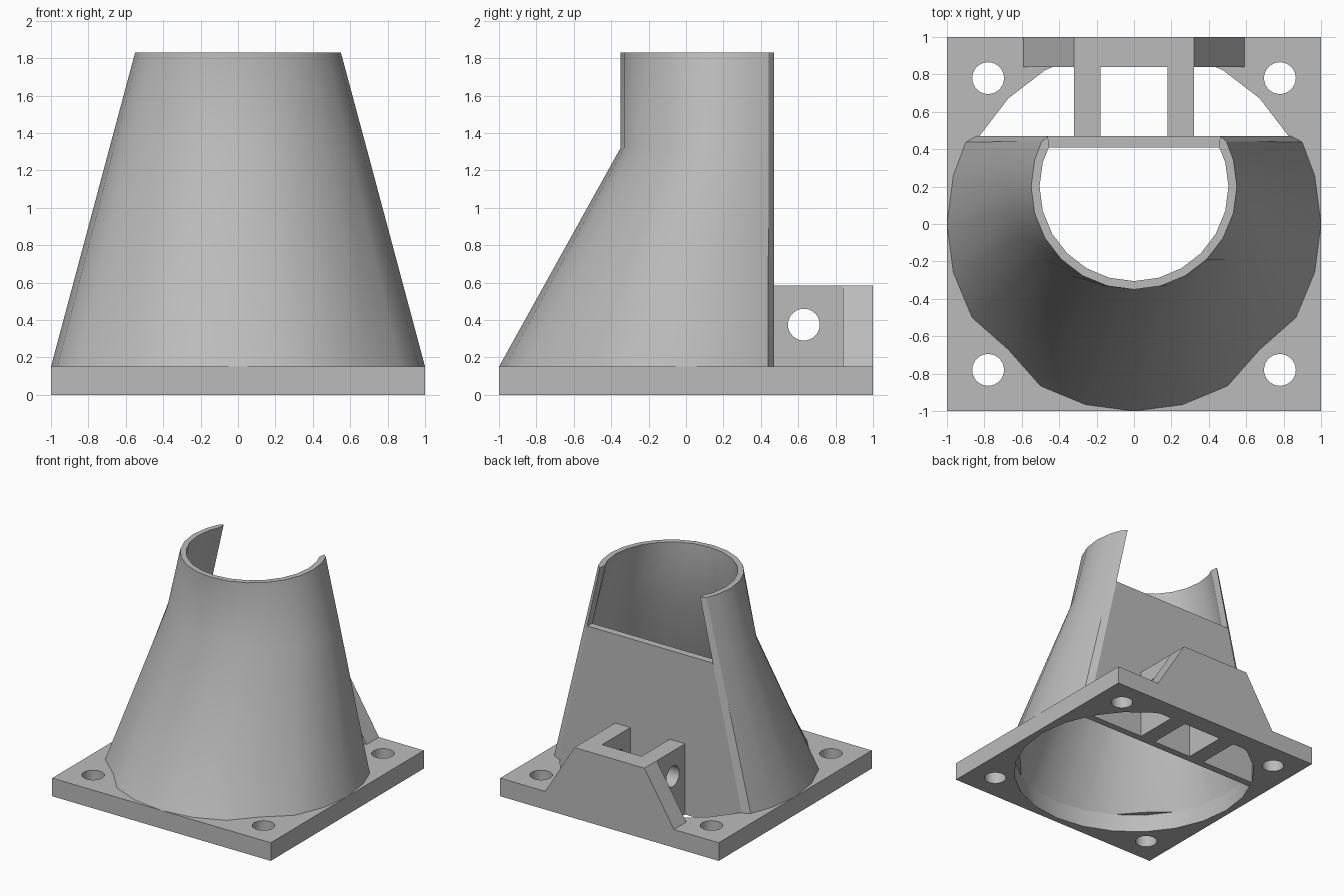
import bpy, bmesh, math
from mathutils import Vector, Matrix

cube = bpy.data.objects.get("Cube")
if cube:
    bpy.data.objects.remove(cube, do_unlink=True)

grey = bpy.data.materials.new("light grey")
grey.use_nodes = True
GREY = (0.5, 0.5, 0.5, 1)
grey.diffuse_color = GREY
grey.node_tree.nodes["Principled BSDF"].inputs["Base Color"].default_value = GREY


def finish(name, bm):
    bmesh.ops.recalc_face_normals(bm, faces=bm.faces)
    mesh = bpy.data.meshes.new(name)
    bm.to_mesh(mesh)
    bm.free()
    mesh.materials.append(grey)
    obj = bpy.data.objects.new(name, mesh)
    bpy.context.collection.objects.link(obj)
    return obj


def skin(name, loops):
    """Solid through matching closed loops of points, capped at both ends."""
    bm = bmesh.new()
    rings = [[bm.verts.new(p) for p in loop] for loop in loops]
    for low, high in zip(rings, rings[1:]):
        n = len(low)
        for i in range(n):
            j = (i + 1) % n
            bm.faces.new((low[i], low[j], high[j], high[i]))
    for cap in (rings[0], rings[-1]):
        bm.faces.new(cap)
    return finish(name, bm)


def box(name, x0, x1, y0, y1, z0, z1):
    return skin(name, [[(x0, y0, z), (x1, y0, z), (x1, y1, z), (x0, y1, z)] for z in (z0, z1)])


def drill(obj, centre, radius, sides, axis="Z"):
    bm = bmesh.new()
    turn = Matrix.Rotation(math.pi / 2, 4, "Y") if axis == "X" else Matrix()
    bmesh.ops.create_cone(bm, cap_ends=True, segments=sides, radius1=radius, radius2=radius,
                          depth=1, matrix=Matrix.Translation(centre) @ turn)
    cutter = finish("cutter", bm)
    cutter.hide_render = True
    mod = obj.modifiers.new("hole", "BOOLEAN")
    mod.operation, mod.solver, mod.object = "DIFFERENCE", "EXACT", cutter
    select(obj)
    bpy.ops.object.modifier_apply(modifier=mod.name)
    bpy.data.objects.remove(cutter, do_unlink=True)


def select(obj):
    bpy.ops.object.select_all(action="DESELECT")
    obj.select_set(True)
    bpy.context.view_layer.objects.active = obj


def smooth(obj, angle=30):
    select(obj)
    bpy.ops.object.shade_smooth_by_angle(angle=math.radians(angle))


# Square base plate with the duct opening and four bolt holes
PLATE = 0.15
plate = box("base_plate", -1, 1, -1, 1, 0, PLATE)
drill(plate, (0, 0, 0), 0.95, 24)
for x in (-0.78, 0.78):
    for y in (-0.78, 0.78):
        drill(plate, (x, y, 0), 0.085, 32)
smooth(plate)

# Tapered duct shell, open at the back: round foot, oval shoulder, round mouth
BACK, INSIDE = 0.47, 0.41
ANGLES = [-206] + list(range(-195, 16, 15)) + [26]


def arc(cy, a, b, z, dent):
    pts = []
    for deg in ANGLES:
        t = math.radians(deg)
        k = dent if deg in (-135, -45) else 1
        pts.append((a * k * math.cos(t), cy + b * k * math.sin(t), z))
    return pts


def section(cy, a, b, z, end, wall, dent=1):
    outer = arc(cy, a, b, z, dent)
    inner = arc(cy, a - wall, b - wall, z, dent)
    # square the inner tips to the inner face of the back wall
    inner[0] = (-end + 0.005, INSIDE, z)
    inner[-1] = (end - 0.005, INSIDE, z)
    return outer + [(end, BACK, z)] + inner[::-1] + [(-end, BACK, z)]


SHOULDER, TOP = 1.32, 1.83
shell = skin("duct_shell", [
    section(0, 1, 1, PLATE, 0.84, 0.05, 0.95),
    section(0.2, 0.687, 0.55, SHOULDER, 0.575, 0.045),
    section(0.2, 0.55, 0.55, TOP, 0.46, 0.045),
])
smooth(shell)

# Flat back wall, stopping at the shoulder
skin("back_wall", [[(-w, INSIDE, z), (w, INSIDE, z), (w, BACK, z), (-w, BACK, z)]
                   for z, w in ((0, 0.84), (PLATE, 0.84), (SHOULDER, 0.575))])

# Rear bracket: sloped block and two drilled ribs
LUG = 0.585
profile = [(-0.59, 0), (0.59, 0), (0.59, PLATE), (0.32, LUG), (-0.32, LUG), (-0.59, PLATE)]
skin("rear_block", [[(x, y, z) for x, z in profile] for y in (0.84, 1)])
for side, sign in (("left", 1), ("right", -1)):
    x0, x1 = sorted((sign * 0.18, sign * 0.32))
    rib = box(side + "_rib", x0, x1, BACK, 0.84, 0, LUG)
    drill(rib, (sign * 0.25, 0.63, 0.375), 0.085, 32, "X")
    smooth(rib)
